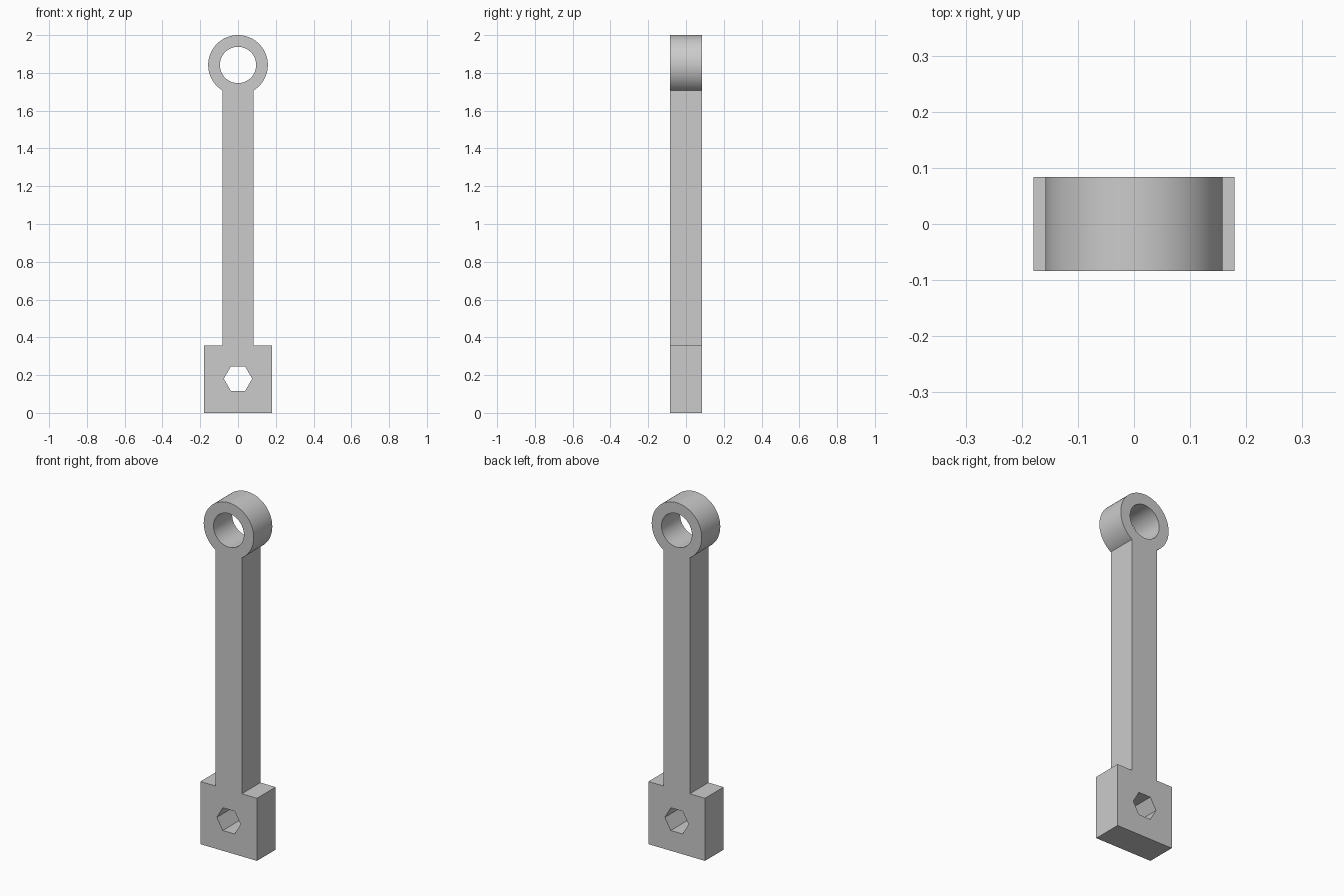
import bpy
import bmesh
from math import sin, cos, asin, pi, radians

if "Cube" in bpy.data.objects:
    bpy.data.objects.remove(bpy.data.objects["Cube"])

HALF_DEPTH = 0.084
BLOCK_HALF, BLOCK_TOP = 0.179, 0.358
SHAFT_HALF = 0.083
RING_R, BORE_R = 0.158, 0.096
RING_Z = 2.0 - RING_R
HEX_R, HEX_Z = 0.075, 0.181


def circle(radius, z, sides):
    return [(radius * cos(2 * pi * i / sides), z + radius * sin(2 * pi * i / sides))
            for i in range(sides)]


def add_loop(bm, points):
    verts = [bm.verts.new((x, -HALF_DEPTH, z)) for x, z in points]
    for a, b in zip(verts, verts[1:] + verts[:1]):
        bm.edges.new((a, b))


# Outer profile: square foot, straight shaft, round eye
right = [(BLOCK_HALF, 0), (BLOCK_HALF, BLOCK_TOP), (SHAFT_HALF, BLOCK_TOP)]
start = -pi / 2 + asin(SHAFT_HALF / RING_R)
steps = 80
eye = []
for i in range(steps + 1):
    a = start + (pi - 2 * start) * i / steps
    eye.append((RING_R * cos(a), RING_Z + RING_R * sin(a)))
left = [(-x, z) for x, z in reversed(right)]

bm = bmesh.new()
add_loop(bm, right + eye + left)

# Round bore in the eye and hexagonal socket in the foot
add_loop(bm, circle(BORE_R, RING_Z, 80))
add_loop(bm, circle(HEX_R, HEX_Z, 6))

# Fill the profile around the holes and extrude it through the depth
bmesh.ops.triangle_fill(bm, edges=bm.edges[:], use_beauty=True)
result = bmesh.ops.extrude_face_region(bm, geom=bm.faces[:], use_keep_orig=True)
new_verts = [g for g in result["geom"] if isinstance(g, bmesh.types.BMVert)]
bmesh.ops.translate(bm, verts=new_verts, vec=(0, 2 * HALF_DEPTH, 0))
bmesh.ops.recalc_face_normals(bm, faces=bm.faces[:])

mesh = bpy.data.meshes.new("link_arm")
bm.to_mesh(mesh)
bm.free()
arm = bpy.data.objects.new("link_arm", mesh)
bpy.context.collection.objects.link(arm)

# Smooth curved walls, sharp corners
bpy.context.view_layer.objects.active = arm
arm.select_set(True)
bpy.ops.object.shade_smooth_by_angle(angle=radians(30))
